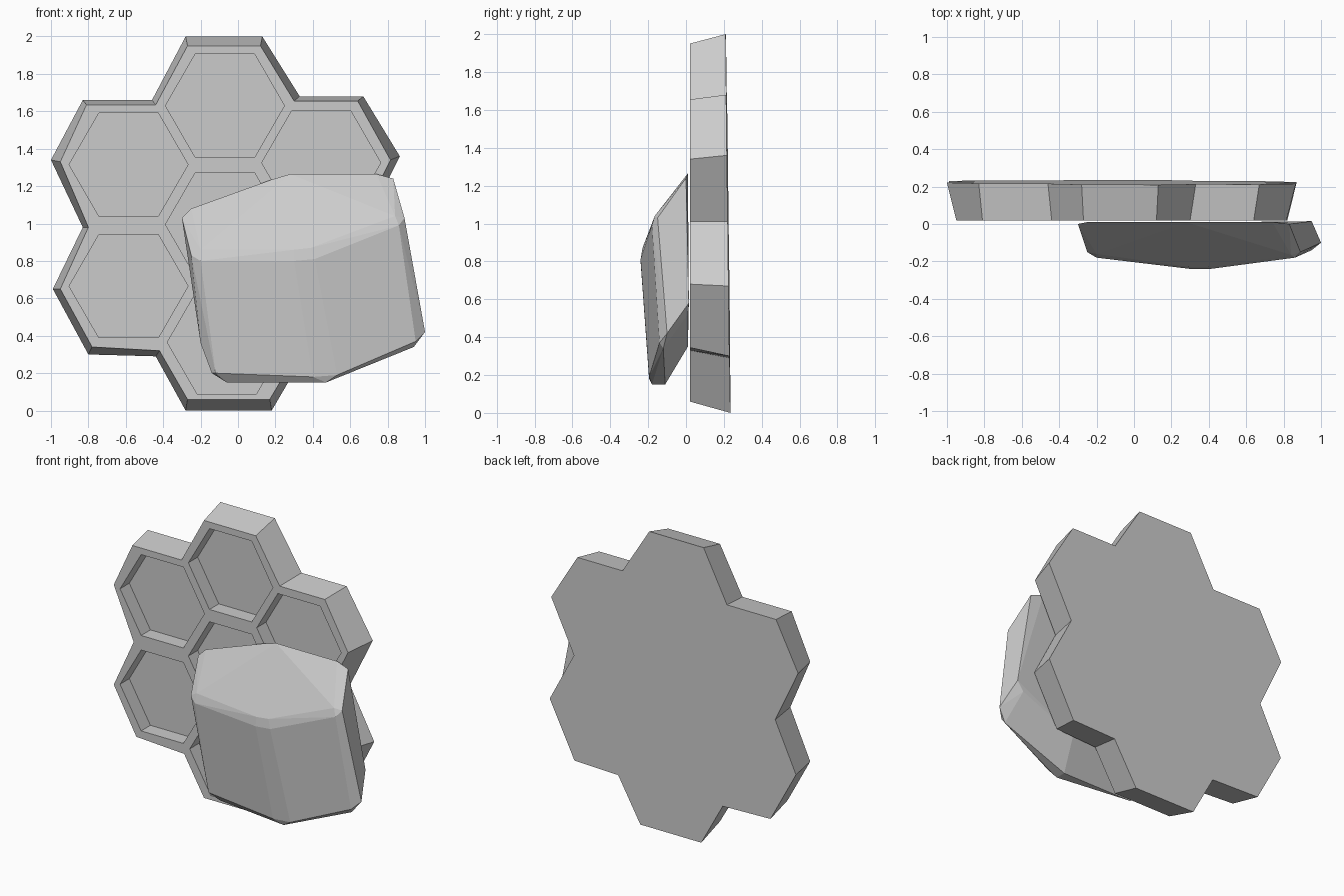
import bpy, bmesh, math
from mathutils import Vector

cube = bpy.data.objects.get("Cube")
if cube:
    bpy.data.objects.remove(cube, do_unlink=True)

# One plain grey for everything
grey = bpy.data.materials.new("warm_free_grey")
grey.name = "plain_grey"
grey.use_nodes = True
tone = (0.6, 0.6, 0.6, 1)
grey.diffuse_color = tone
grey.node_tree.nodes["Principled BSDF"].inputs["Base Color"].default_value = tone


def make_object(name, bm):
    bmesh.ops.recalc_face_normals(bm, faces=bm.faces)
    mesh = bpy.data.meshes.new(name)
    bm.to_mesh(mesh)
    bm.free()
    obj = bpy.data.objects.new(name, mesh)
    mesh.materials.append(grey)
    bpy.context.collection.objects.link(obj)
    return obj


def loft(bm, front, back):
    """Close a solid between two matching outlines."""
    a = [bm.verts.new(p) for p in front]
    b = [bm.verts.new(p) for p in back]
    bm.faces.new(a)
    bm.faces.new(b[::-1])
    for i in range(len(a)):
        j = (i + 1) % len(a)
        bm.faces.new((a[j], a[i], b[i], b[j]))


# Honeycomb panel: the front outline is a little smaller than the back
FRONT_Y, FLOOR_Y = 0.02, 0.12
back_outline = [(-.28, 2), (.13, 2), (.33, 1.68), (.67, 1.68), (.865, 1.36), (.69, 1.01),
                (.87, .67), (.68, .30), (.35, .29), (.18, 0), (-.28, 0), (-.44, .29),
                (-.80, .30), (-.99, .65), (-.83, .98), (-1, 1.34), (-.83, 1.66), (-.46, 1.66)]
front_outline = [(-.27, 1.95), (.12, 1.95), (.30, 1.655), (.64, 1.655), (.815, 1.34), (.65, 1.01),
                 (.82, .68), (.64, .345), (.33, .33), (.17, .06), (-.27, .06), (-.42, .32),
                 (-.78, .34), (-.95, .65), (-.80, .98), (-.95, 1.33), (-.81, 1.635), (-.44, 1.635)]
bm = bmesh.new()
loft(bm, [(x, FRONT_Y, z) for x, z in front_outline],
     [(x, .235 - .0125 * z - .003 * x, z) for x, z in back_outline])
panel = make_object("honeycomb_panel", bm)

# Seven hexagonal pockets cut into the panel
cells = [(-.07, 1.63), (-.07, .995), (-.06, .365), (-.585, 1.315),
         (-.585, .665), (.445, 1.325), (.445, .68)]
bm = bmesh.new()
for cx, cz in cells:
    ring = [(cx + .318 * math.cos(i * math.pi / 3), cz + .318 * math.sin(i * math.pi / 3))
            for i in range(6)]
    loft(bm, [(x, -.1, z) for x, z in ring], [(x, FLOOR_Y, z) for x, z in ring])
cutter = make_object("pocket_cutter", bm)
cutter.hide_render = True

cut = panel.modifiers.new("pockets", "BOOLEAN")
cut.operation = "DIFFERENCE"
cut.solver = "EXACT"
cut.object = cutter
bpy.context.view_layer.objects.active = panel
bpy.ops.object.modifier_apply(modifier=cut.name)
bpy.data.objects.remove(cutter, do_unlink=True)

# Faceted block leaning on the panel: hull of its chamfered corners
corners = [
    # upper rear edge
    (-.30, 0, 1.03), (-.25, .01, 1.08), (.18, .01, 1.235), (.28, .01, 1.265),
    (.74, .01, 1.265), (.83, 0, 1.24),
    # upper front edge
    (-.25, -.15, .83), (-.20, -.16, .86), (-.20, -.18, .80), (.30, -.23, .86),
    (.39, -.23, .87), (.30, -.24, .80), (.41, -.24, .81), (.84, -.165, 1.04),
    (.86, -.18, .99), (.89, -.15, 1.03),
    # lower front edge
    (-.20, -.09, .36), (-.14, -.12, .20), (-.12, -.145, .20), (-.06, -.11, .15),
    (.40, -.195, .18), (.47, -.18, .15), (.47, -.11, .15), (.53, -.195, .19),
    (.94, -.12, .34), (.95, -.14, .37), (1, -.10, .42),
    # lower rear edge
    (-.20, .01, .45), (-.10, .01, .36), (.50, .01, .35), (.90, .01, .52), (.95, .015, .58)]
bm = bmesh.new()
for p in corners:
    bm.verts.new(Vector(p))
hull = bmesh.ops.convex_hull(bm, input=bm.verts)
loose = [v for v in bm.verts if not v.link_faces]
bmesh.ops.delete(bm, geom=loose, context="VERTS")
bmesh.ops.dissolve_limit(bm, angle_limit=math.radians(4), verts=bm.verts, edges=bm.edges)
make_object("faceted_block", bm)
